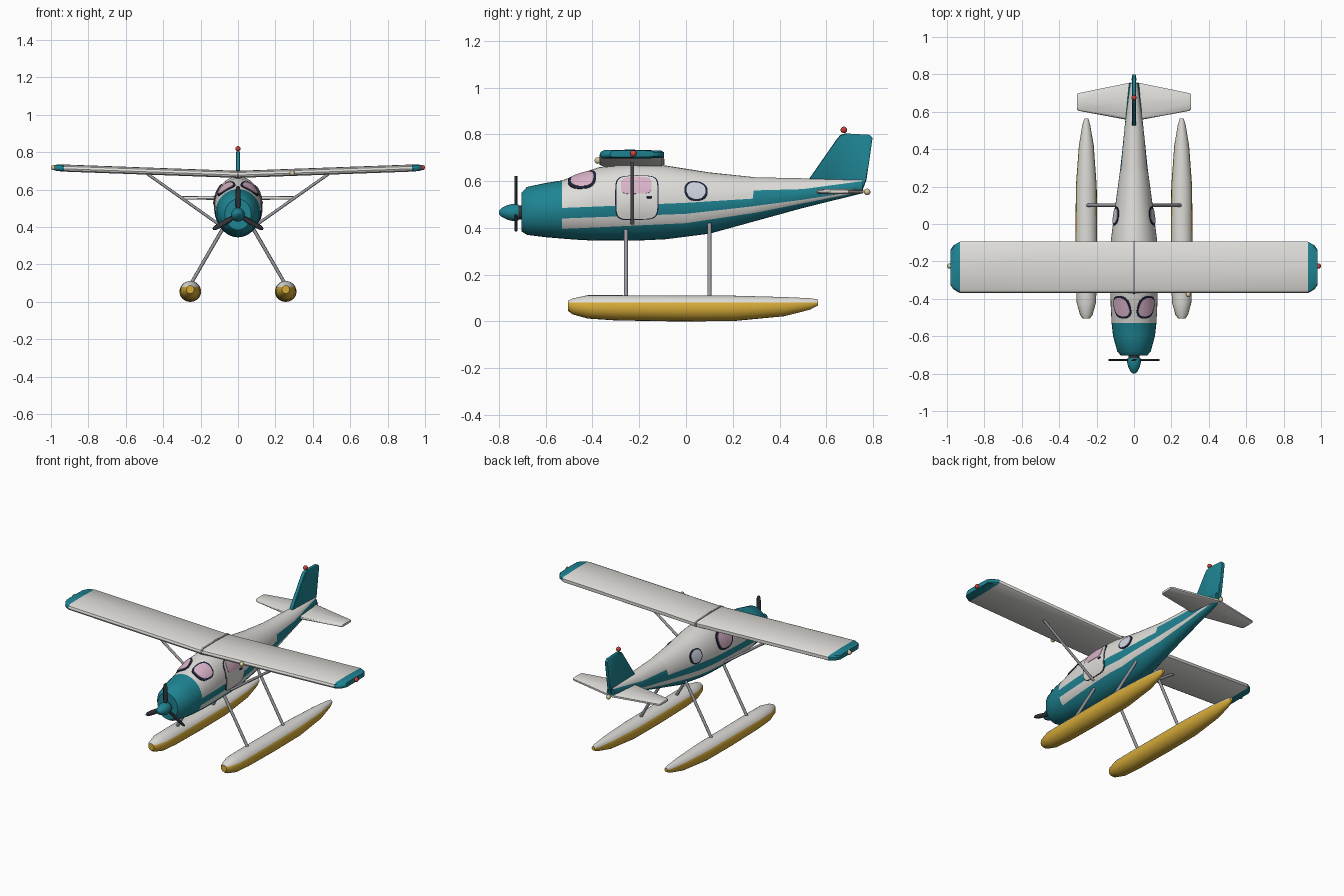
import bpy, bmesh
from math import sin, cos, asin, pi, radians, hypot
from mathutils import Vector, Matrix

if "Cube" in bpy.data.objects:
    bpy.data.objects.remove(bpy.data.objects["Cube"])


def material(name, *rgb):
    m = bpy.data.materials.new(name)
    m.use_nodes = True
    m.diffuse_color = (*rgb, 1)
    m.node_tree.nodes["Principled BSDF"].inputs["Base Color"].default_value = (*rgb, 1)
    return m


WHITE = material("warm white", .73, .72, .69)
TEAL = material("teal", .013, .23, .29)
GOLD = material("golden yellow", .66, .40, .04)
PINK = material("pink glass", .70, .45, .58)
PALE = material("pale glass", .60, .64, .72)
NAVY = material("dark navy trim", .012, .016, .04)
CHARCOAL = material("charcoal", .03, .033, .04)
METAL = material("grey metal", .32, .32, .35)
RED = material("red lamp", .60, .05, .04)
CREAM = material("cream lamp", .68, .58, .33)


def finish(ob, mats, angle=35):
    for m in mats:
        ob.data.materials.append(m)
    bpy.ops.object.select_all(action='DESELECT')
    ob.select_set(True)
    bpy.context.view_layer.objects.active = ob
    bpy.ops.object.shade_smooth_by_angle(angle=radians(angle))
    return ob


def loft(name, rings, mats, rule=None, cap=True, angle=35):
    """Bridge closed rings of points; rule(ring, point) gives the colour slot."""
    bm = bmesh.new()
    rows = [[bm.verts.new(p) for p in ring] for ring in rings]
    n = len(rows[0])
    for i in range(len(rows) - 1):
        for j in range(n):
            k = (j + 1) % n
            f = bm.faces.new((rows[i][j], rows[i][k], rows[i + 1][k], rows[i + 1][j]))
            f.material_index = rule(i, j) if rule else 0
    if cap:
        for i, row in ((0, rows[0]), (len(rows) - 2, rows[-1])):
            bm.faces.new(row).material_index = rule(i, 0) if rule else 0
    bmesh.ops.recalc_face_normals(bm, faces=bm.faces)
    me = bpy.data.meshes.new(name)
    bm.to_mesh(me)
    bm.free()
    ob = bpy.data.objects.new(name, me)
    bpy.context.collection.objects.link(ob)
    return finish(ob, mats, angle)


def interp(table, y):
    """Straight interpolation in rows whose first entry is y."""
    for a, b in zip(table, table[1:]):
        if y <= b[0] or b is table[-1]:
            t = min(max((y - a[0]) / (b[0] - a[0]), 0), 1)
            return [p + (q - p) * t for p, q in zip(a[1:], b[1:])]


def body(name, stations, mats, cuts=None, counts=(12,), rule=None, x=0, extra=()):
    """Elliptical hull from (y, bottom, top, half width), split in height bands at cuts(y)."""
    rings = []
    ys = sorted([s[0] for s in stations] + list(extra))
    for y in ys:
        lo, hi, w = interp(stations, y)
        c, h = (lo + hi) / 2, (hi - lo) / 2
        marks = [asin(max(-.98, min(.98, (z - c) / h))) for z in (cuts(y) if cuts else [])]
        marks = [-pi / 2] + marks + [pi / 2]
        th = [a + (b - a) * k / n for a, b, n in zip(marks, marks[1:], counts) for k in range(n)]
        th += [pi / 2] + [pi - t for t in reversed(th[1:])]
        rings.append([(x + w * cos(t), y, c + h * sin(t)) for t in th])
    band = [b for b, n in enumerate(counts) for _ in range(n)]
    band += band[::-1]
    pick = (lambda i, j: rule(band[j], (ys[i] + ys[i + 1]) / 2)) if rule else None
    return loft(name, rings, mats, pick)


def rod(name, a, b, r, mat):
    a, b = Vector(a), Vector(b)
    bpy.ops.mesh.primitive_cylinder_add(vertices=12, radius=r, depth=(b - a).length,
                                        location=(a + b) / 2)
    ob = bpy.context.object
    ob.name = name
    ob.rotation_euler = (b - a).to_track_quat('Z', 'Y').to_euler()
    finish(ob, [mat])


def lamp(name, loc, mat):
    bpy.ops.mesh.primitive_uv_sphere_add(segments=16, ring_count=8, radius=.014, location=loc)
    bpy.context.object.name = name
    finish(bpy.context.object, [mat])


# Fuselage with belly, lower white band, side stripe and white top
HULL = [(-.704, .385, .55, .07), (-.68, .37, .575, .09), (-.60, .36, .592, .112),
        (-.53, .354, .603, .12), (-.45, .348, .633, .124), (-.37, .345, .66, .127),
        (-.22, .345, .672, .128), (-.09, .351, .667, .124), (.10, .375, .637, .10),
        (.30, .43, .616, .073), (.50, .485, .612, .052), (.755, .548, .607, .026)]
LINES = [(-.704, .395, .44, .48), (-.53, .395, .44, .485), (0, .42, .46, .507),
         (.285, .463, .492, .525), (.29, .463, .493, .56), (.55, .515, .527, .567),
         (.755, .555, .56, .60)]
body("fuselage", HULL, [WHITE, TEAL], lambda y: interp(LINES, y), (4, 3, 3, 9),
     lambda b, y: 1 if y < -.53 or b in (0, 2) else 0, extra=(0, .285, .29))


def plate(name, mat, y, angle, hy, ha, off, side=1, power=2.6, skew=0):
    """Thin rounded plate that follows the fuselage skin."""
    rings = []
    for r, lift in ((1, -.004), (1, off), (.8, off), (.55, off), (.3, off), (.05, off)):
        ring = []
        for k in range(36):
            a = 2 * pi * k / 36
            u, v = [r * abs(f) ** (2 / power) * (1 if f > 0 else -1) for f in (cos(a), sin(a))]
            py = y + u * hy
            t = radians(angle + v * ha + u * skew)
            lo, hi, w = interp(HULL, py)
            h = (hi - lo) / 2
            nx, nz = cos(t) / w, sin(t) / h
            d = lift / hypot(nx, nz)
            ring.append((side * (w * cos(t) + nx * d), py, (lo + hi) / 2 + h * sin(t) + nz * d))
        rings.append(ring)
    loft(name, rings, [mat], angle=50)


def window(name, glass, y, angle, hy, ha, **kw):
    plate(name + "_frame", NAVY, y, angle, hy, ha, .003, **kw)
    plate(name + "_glass", glass, y, angle, hy * .82, ha * .82, .006, **kw)


# Windscreens, round windows, cabin window and door
for side, tag in ((1, "left"), (-1, "right")):
    window("windscreen_" + tag, PINK, -.445, 57, .06, 25, side=side, skew=-6)
    window("round_window_" + tag, PALE, .043, 22, .05, 19, side=side, power=2.2)
window("cabin_window", PINK, -.22, 25, .075, 23, side=-1, power=2.4)
plate("door_seam", NAVY, -.21, 9, .093, 36, .002, power=5)
plate("door_panel", WHITE, -.21, 9, .088, 34.3, .004, power=5)
plate("door_window", PINK, -.213, 27, .066, 14, .006, power=4)
plate("door_handle", NAVY, -.157, 8, .012, 1.8, .008, power=6)

# Spinner, hub and three propeller blades
HUB_Z = .466
body("spinner", [(y, HUB_Z - r, HUB_Z + r, r) for y, r in
                 ((-.80, .006), (-.79, .018), (-.765, .031), (-.74, .037), (-.716, .034))], [TEAL])
body("propeller_hub", [(y, HUB_Z - .03, HUB_Z + .03, .03) for y in (-.722, -.70)], [CHARCOAL])
for k in range(3):
    turn = Matrix.Translation((0, -.727, HUB_Z)) @ Matrix.Rotation(k * 2 * pi / 3, 4, 'Y')
    rings = [[turn @ Vector((w * cos(a), .006 * sin(a) + .2 * w * cos(a), r))
              for a in (i * pi / 4 for i in range(8))]
             for r, w in ((.02, .009), (.06, .014), (.12, .014), (.145, .011), (.155, .004))]
    loft("propeller_blade", rings, [CHARCOAL])

# Wing in one span with teal tips, and the centre joint
FOIL = [(0, -.2), (.02, .5), (.08, .92), (.5, 1), (.96, .8), (1, .4),
        (1, -.6), (.97, -.9), (.5, -1), (.06, -1), (.015, -.7)]


def foil(x, front, back, z, half):
    return [(x, front + (back - front) * u, z + half * v) for u, v in FOIL]


SPAN = [-.982, -.965, -.93, 0, .93, .965, .982]
INSET = [.045, .02, 0, 0, 0, .02, .045]
loft("wing", [foil(x, -.37 + d, -.094 - d, .682 + .036 * abs(x), .019 - d * .1)
              for x, d in zip(SPAN, INSET)], [WHITE, TEAL],
     lambda i, j: 0 if i in (2, 3) else 1)
loft("wing_joint", [foil(x, -.373, -.091, .684, .021) for x in (-.006, .006)], [METAL])

# Tail surfaces
loft("stabiliser", [foil(x, f, b, .556, t) for x, f, b, t in
                    ((-.305, .615, .695, .007), (-.295, .605, .70, .009), (0, .55, .76, .011),
                     (.295, .605, .70, .009), (.305, .615, .695, .007))], [WHITE])
FIN = [(.52, .60), (.645, .78), (.66, .797), (.68, .804), (.785, .798),
       (.798, .785), (.772, .605), (.755, .56), (.6, .56)]
loft("fin", [[(x, .68 + (y - .68) * s, .68 + (z - .68) * s) for y, z in FIN]
             for x, s in ((-.012, .97), (-.009, 1), (.009, 1), (.012, .97))], [TEAL])

# Floats, their legs and the wing struts
FLOAT = [(-.505, .045, .088, .02), (-.485, .03, .098, .034), (-.42, .012, .112, .052),
         (-.30, .004, .112, .057), (-.05, 0, .11, .058), (.20, .001, .11, .056),
         (.42, .022, .104, .04), (.53, .05, .099, .021), (.565, .068, .094, .01)]
for s, tag in ((1, "left"), (-1, "right")):
    body("float_" + tag, FLOAT, [GOLD, WHITE], lambda y: [.081], (7, 5),
         lambda b, y: b, x=s * .255)
    rod("front_leg_" + tag, (s * .07, -.257, .41), (s * .25, -.257, .10), .009, METAL)
    rod("rear_leg_" + tag, (s * .06, .10, .43), (s * .25, .10, .10), .009, METAL)
    rod("wing_strut_" + tag, (s * .11, -.23, .42), (s * .485, -.23, .685), .008, METAL)

# Lamps
lamp("left_tip_lamp", (.986, -.225, .718), RED)
lamp("right_tip_lamp", (-.986, -.225, .718), CREAM)
lamp("fin_lamp", (0, .675, .819), RED)
lamp("tail_lamp", (0, .775, .554), CREAM)
lamp("landing_lamp", (.29, -.377, .688), CREAM)
